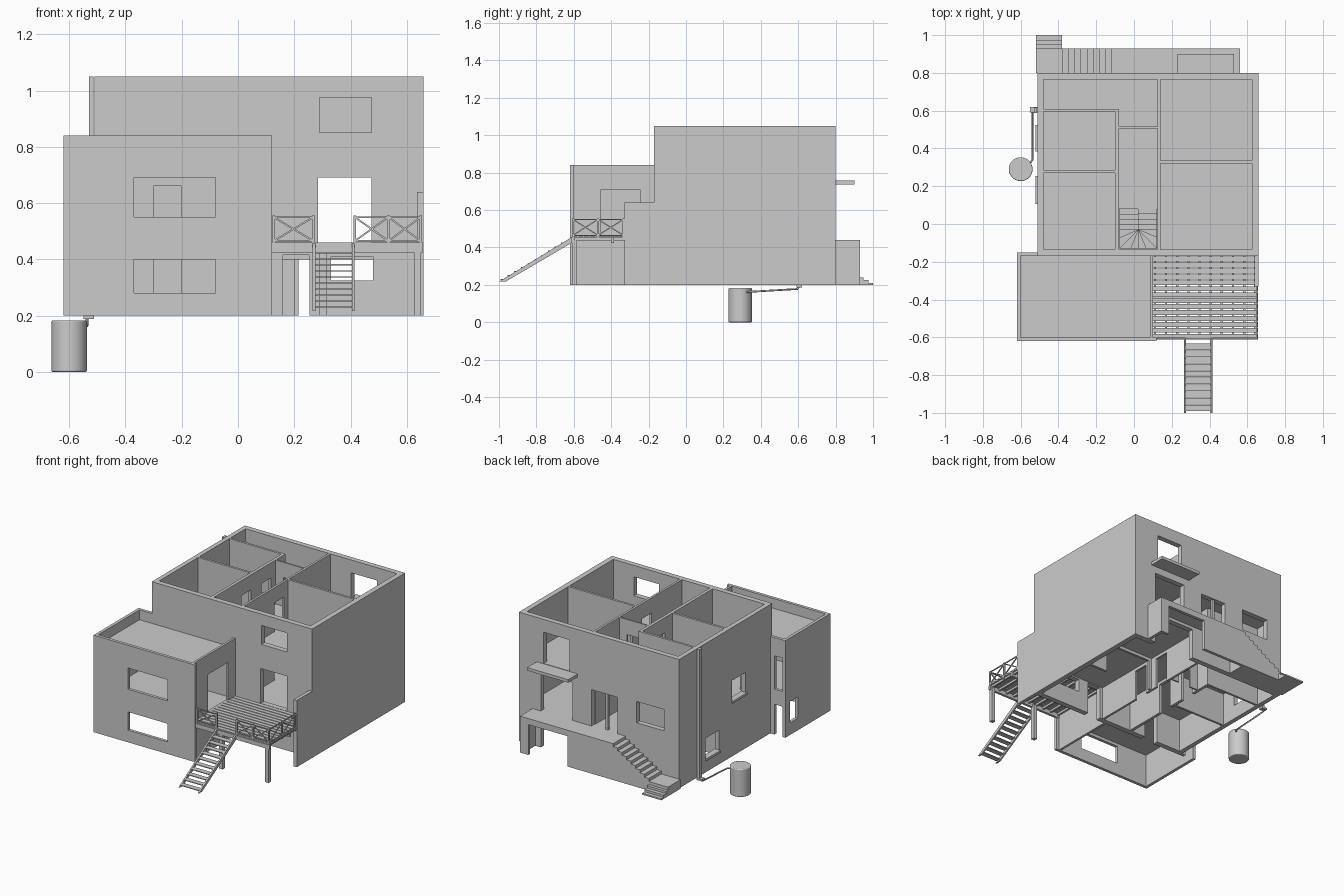
import bpy, bmesh
from math import cos, sin, pi
from mathutils import Vector, Matrix

if "Cube" in bpy.data.objects:
    bpy.data.objects.remove(bpy.data.objects["Cube"])


def finish(name, bm):
    bmesh.ops.recalc_face_normals(bm, faces=bm.faces)
    me = bpy.data.meshes.new(name)
    bm.to_mesh(me)
    bm.free()
    ob = bpy.data.objects.new(name, me)
    bpy.context.collection.objects.link(ob)
    return ob


def box(bm, x0, x1, y0, y1, z0, z1):
    m = Matrix.Translation(((x0 + x1) / 2, (y0 + y1) / 2, (z0 + z1) / 2)) @ Matrix.Diagonal((x1 - x0, y1 - y0, z1 - z0, 1))
    bmesh.ops.create_cube(bm, size=1, matrix=m)


def beam(bm, a, b, w, h):
    a, b = Vector(a), Vector(b)
    d = b - a
    m = Matrix.Translation((a + b) / 2) @ d.to_track_quat('Y', 'Z').to_matrix().to_4x4() @ Matrix.Diagonal((w, d.length, h, 1))
    bmesh.ops.create_cube(bm, size=1, matrix=m)


def prism(bm, pts, offset):
    f = bm.faces.new([bm.verts.new(p) for p in pts])
    r = bmesh.ops.extrude_face_region(bm, geom=[f])
    bmesh.ops.translate(bm, vec=offset, verts=[v for v in r['geom'] if isinstance(v, bmesh.types.BMVert)])


def carve(name, ops):
    """Solid from an ordered list of (fill, box); only outer faces are kept."""
    cuts = [sorted({round(c, 4) for _, b in ops for c in b[2 * k:2 * k + 2]}) for k in range(3)]
    n = [len(c) - 1 for c in cuts]
    solid = set()
    for fill, b in ops:
        r = [range(cuts[k].index(round(b[2 * k], 4)), cuts[k].index(round(b[2 * k + 1], 4))) for k in range(3)]
        cells = {(i, j, k) for i in r[0] for j in r[1] for k in r[2]}
        solid = solid | cells if fill else solid - cells
    bm = bmesh.new()
    verts = {}

    def vert(i):
        if i not in verts:
            verts[i] = bm.verts.new([cuts[k][i[k]] for k in range(3)])
        return verts[i]
    for c in solid:
        for ax in range(3):
            for side in (0, 1):
                nb = list(c)
                nb[ax] += 2 * side - 1
                if tuple(nb) in solid:
                    continue
                quad = []
                u, v = (ax + 1) % 3, (ax + 2) % 3
                for du, dv in ((0, 0), (1, 0), (1, 1), (0, 1)):
                    p = list(c)
                    p[ax] += side
                    p[u] += du
                    p[v] += dv
                    quad.append(vert(tuple(p)))
                bm.faces.new(quad if side else quad[::-1])
    bmesh.ops.dissolve_limit(bm, angle_limit=0.02, verts=bm.verts, edges=bm.edges)
    return finish(name, bm)


# room plan shared by every storey: x0, x1, y0, y1
ROOMS = [(-.48, -.10, -.135, .27), (-.48, -.10, .285, .595), (-.48, .125, .61, .765),
         (-.08, .125, -.135, .505), (-.08, .125, .515, .765),
         (.14, .625, -.135, .32), (.14, .625, .335, .765)]
# doors through the inner walls
DOORS = [(-.10, -.08, .15, .25), (-.10, -.08, .36, .46), (.125, .14, .18, .28),
         (.125, .14, .38, .48), (-.02, .07, .505, .515)]


def storey(z0, z1, door_top):
    return [(0, r + (z0, z1)) for r in ROOMS] + [(0, d + (z0, door_top)) for d in DOORS]


# basement with open underside
carve('main_basement', [(1, (-.51, .66, -.17, .8, .2, .44)), (1, (.637, .66, -.33, -.17, .2, .44))]
      + storey(.2, .42, .4) + [
    (0, (-.08, .125, .515, .61, .2, .42)),
    (0, (.16, .255, -.17, -.135, .2, .415)), (0, (.33, .48, -.17, -.135, .325, .41)),
    (0, (.16, .5, .32, .335, .2, .4)), (0, (.2, .5, .765, .8, .2, .4)),
    (0, (-.51, -.48, .385, .525, .295, .425)), (0, (-.3, -.2, -.17, -.135, .2, .4))])

# two upper storeys, open at the top
carve('main_upper_storeys', [(1, (-.51, .66, -.17, .8, .44, 1.05)), (1, (.637, .66, -.33, -.17, .44, .64))]
      + storey(.44, .74, .66) + storey(.76, 1.05, .95) + [
    (0, (-.08, .125, .515, .61, .44, .74)),
    (0, (-.08, .125, -.135, .08, .74, .76)),
    (0, (.285, .475, -.17, -.135, .46, .69)), (0, (.29, .475, -.17, -.135, .85, .975)),
    (0, (.22, .54, .32, .335, .44, .69)),
    (0, (.27, .5, .765, .8, .44, .69)), (0, (.29, .48, .765, .8, .76, .965)),
    (0, (-.06, .13, .765, .8, .44, .68)), (0, (-.4, -.2, .765, .8, .55, .69)),
    (0, (-.51, -.48, .11, .25, .57, .7)), (0, (-.3, -.2, -.17, -.135, .44, .66))])

# front wing with parapet roof
carve('front_wing', [
    (1, (-.62, .10, -.62, -.17, .2, .84)), (1, (.10, .12, -.62, -.6, .2, .84)),
    (1, (-.62, -.51, -.17, -.15, .2, .84)),
    (0, (-.6, .085, -.6, -.17, .2, .42)), (0, (-.6, .085, -.6, -.17, .44, .755)),
    (0, (-.6, .085, -.6, -.17, .775, .84)),
    (0, (-.37, -.08, -.62, -.6, .55, .69)), (0, (-.37, -.08, -.62, -.6, .28, .4)),
    (0, (.085, .10, -.455, -.245, .46, .71)),
    (0, (-.6, -.54, -.17, -.15, .5, .72)), (0, (-.6, -.54, -.17, -.15, .2, .4)),
    (0, (-.62, -.6, -.28, -.2, .28, .42))])

# rear terrace, hollow below, with steps down to a landing
ops = [(1, (-.12, .56, .8, .93, .2, .44)), (0, (-.1, .54, .8, .91, .2, .42)),
       (0, (.215, .5, .91, .93, .2, .4)), (1, (-.52, -.38, .8, .93, .2, .26))]
N = 8
for i in range(N):
    x = -.12 - .26 * i / N
    ops.append((1, (x - .26 / N, x, .8, .93, .2, .44 - .18 * (i + 1) / (N + 1))))
for i in range(3):
    ops.append((1, (-.52, -.38, .93, .95 + .025 * i, .2, .24 - .015 * i)))
carve('rear_terrace_and_steps', ops)

# rear balcony slab and door mullion
bm = bmesh.new()
box(bm, .23, .53, .8, .9, .737, .757)
finish('balcony_slab', bm)
bm = bmesh.new()
box(bm, .015, .035, .775, .79, .44, .68)
finish('rear_door_mullion', bm)

# sills on the left wall
bm = bmesh.new()
for y0, y1, z in ((.385, .525, .29), (.105, .255, .565)):
    box(bm, -.522, -.5, y0, y1, z - .01, z + .005)
finish('left_window_sills', bm)

# inner winder staircase
bm = bmesh.new()
cx, cy, hx0, hx1, depth = .022, -.03, .1, .1, .1
rise, z = .32 / 16, .44
for i in range(16):
    top = z + rise * (i + 1)
    if i < 4 or i > 11:
        k = i if i < 4 else 15 - i
        x0, x1 = (cx - hx0, cx) if i < 4 else (cx, cx + hx1)
        y1 = .08 - k * .0275
        box(bm, x0, x1, y1 - .0275, y1, top - .03, top)
    else:
        pts = [(cx, cy, top)]
        for a in (pi + pi * (i - 4) / 8, pi + pi * (i - 3) / 8):
            s = .1 / max(abs(cos(a)), abs(sin(a)))
            pts.append((cx + s * cos(a), cy + s * sin(a), top))
        prism(bm, pts, (0, 0, -.03))
finish('inner_winder_stairs', bm)

# deck planks on joists and posts
bm = bmesh.new()
P = 14
for i in range(P):
    y = -.61 + .44 * i / P
    box(bm, .10, .657, y + .003, y + .44 / P - .003, .452, .46)
finish('deck_planks', bm)
bm = bmesh.new()
for i in range(10):
    x = .105 + .059 * i
    box(bm, x, x + .012, -.6, -.17, .438, .452)
for y in (-.612, -.4, -.19):
    box(bm, .10, .657, y, y + .016, .424, .452)
finish('deck_joists', bm)
bm = bmesh.new()
for x in (.29, .625):
    box(bm, x, x + .025, -.61, -.585, .2, .44)
finish('deck_posts', bm)

# railings with crossed braces
bm = bmesh.new()


def panel(a, b):
    a, b = Vector(a), Vector(b)
    lo, hi = Vector((0, 0, .465)), Vector((0, 0, .55))
    for p, q in ((a + lo, b + lo), (a + hi, b + hi), (a + lo, b + hi), (a + hi, b + lo)):
        beam(bm, p, q, .006, .006)
    for p in (a, b):
        box(bm, p.x - .005, p.x + .005, p.y - .005, p.y + .005, .44, .556)


for x0, x1 in ((.127, .268), (.415, .535), (.535, .65)):
    panel((x0, -.605, 0), (x1, -.605, 0))
for y0, y1 in ((-.605, -.47), (-.47, -.335)):
    panel((.65, y0, 0), (.65, y1, 0))
finish('deck_railings', bm)

# front open-tread stair
bm = bmesh.new()
for x in (.265, .405):
    prism(bm, [(x, -1, .217), (x, -.965, .217), (x, -.61, .425), (x, -.61, .456)], (.01, 0, 0))
T = 10
for i in range(T):
    y, zt = -.975 + .036 * i, .232 + .0215 * i
    box(bm, .275, .405, y - .016, y + .018, zt - .005, zt)
finish('front_stairs', bm)

# water tank
bm = bmesh.new()
bmesh.ops.create_cone(bm, cap_ends=True, segments=40, radius1=.063, radius2=.063, depth=.183,
                      matrix=Matrix.Translation((-.6, .29, .0915)))
tank = finish('water_tank', bm)
bev = tank.modifiers.new('rim', 'BEVEL')
bev.width, bev.segments, bev.limit_method = .005, 3, 'ANGLE'
bpy.context.view_layer.objects.active = tank
tank.select_set(True)
bpy.ops.object.shade_smooth_by_angle()

# rain pipe down the wall and across to the tank
bm = bmesh.new()
box(bm, -.53, -.513, .588, .618, .2, 1.05)
box(bm, -.55, -.512, .59, .62, .187, .2)
finish('downpipe', bm)
cu = bpy.data.curves.new('tank_pipe', 'CURVE')
cu.dimensions, cu.bevel_depth, cu.bevel_resolution, cu.use_fill_caps = '3D', .005, 2, True
sp = cu.splines.new('POLY')
path = [(-.537, .605, .19), (-.537, .595, .178), (-.537, .34, .163), (-.56, .31, .16)]
sp.points.add(len(path) - 1)
for p, c in zip(sp.points, path):
    p.co = (*c, 1)
bpy.context.collection.objects.link(bpy.data.objects.new('tank_pipe', cu))
